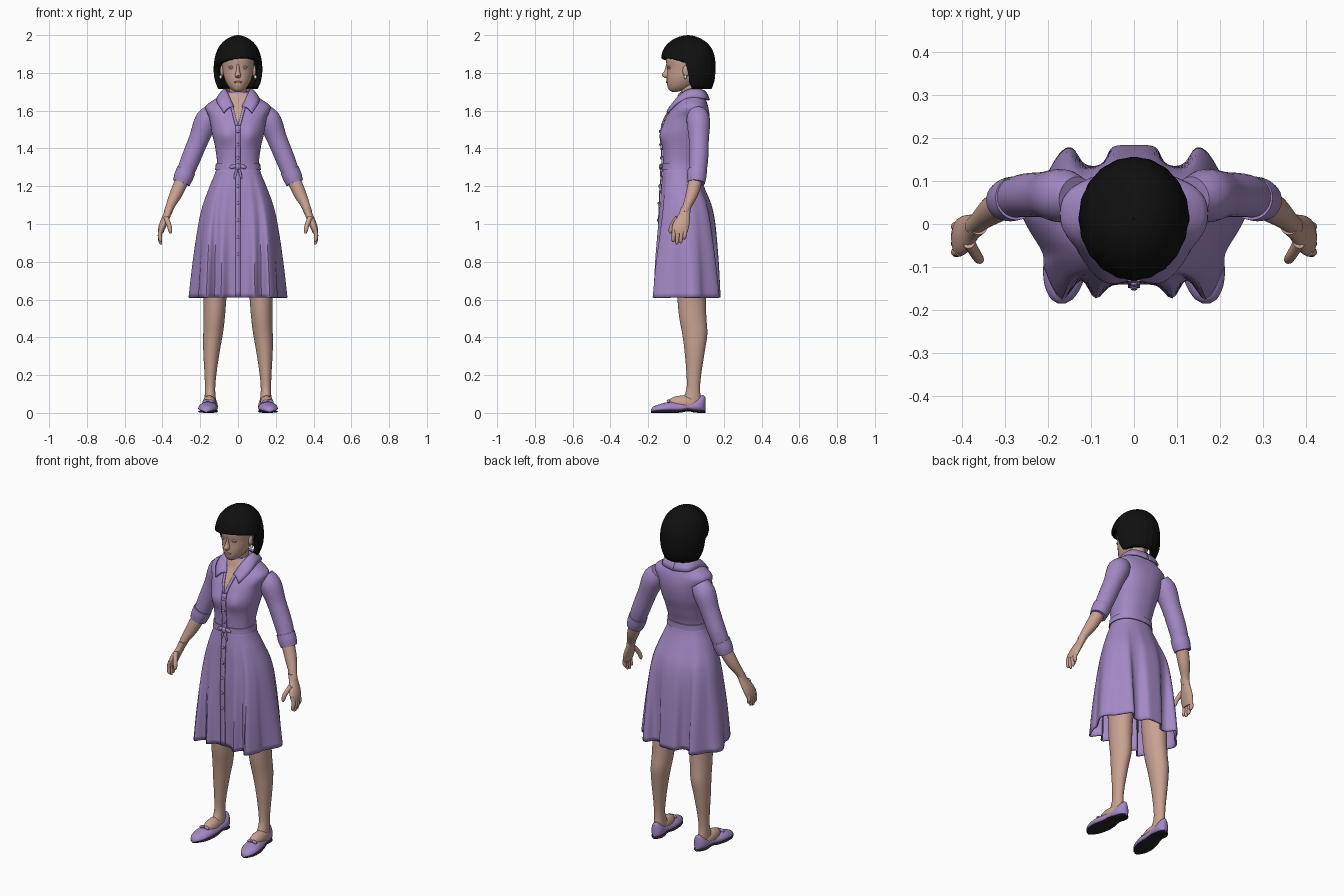
import bpy, bmesh, math
from mathutils import Matrix, Vector

cube = bpy.data.objects.get("Cube")
if cube:
    bpy.data.objects.remove(cube, do_unlink=True)


def material(name, r, g, b):
    m = bpy.data.materials.new(name)
    m.use_nodes = True
    m.diffuse_color = (r, g, b, 1)
    bsdf = m.node_tree.nodes["Principled BSDF"]
    bsdf.inputs["Base Color"].default_value = (r, g, b, 1)
    bsdf.inputs["Roughness"].default_value = 0.8
    return m


SKIN = material("skin", .58, .36, .285)
LILAC = material("lilac cloth", .37, .25, .56)
BLACK = material("black hair", .005, .005, .005)
SOLE = material("dark sole", .02, .018, .018)
PEARL = material("pearl white", .75, .72, .7)
LIPS = material("lip rose", .45, .22, .19)


def curve(rows, key):
    """Smooth interpolation of a table, keyed on its first column."""
    rows = sorted(rows)
    key = min(max(key, rows[0][0]), rows[-1][0])
    i = 0
    while i < len(rows) - 2 and key > rows[i + 1][0]:
        i += 1

    def slope(k, c):
        a, b = rows[max(k - 1, 0)], rows[min(k + 1, len(rows) - 1)]
        return (b[c] - a[c]) / (b[0] - a[0])

    a, b = rows[i], rows[i + 1]
    h = b[0] - a[0]
    t = (key - a[0]) / h
    s = t * t * (3 - 2 * t)
    return [a[c] + (b[c] - a[c]) * s + h * t * (1 - t) * ((1 - t) * slope(i, c) - t * slope(i + 1, c))
            for c in range(1, len(a))]


def spread(lo, hi, n):
    return [lo + (hi - lo) * i / n for i in range(n + 1)]


def finish(name, bm, mat, mirror=False, thick=0, offset=-1):
    mesh = bpy.data.meshes.new(name)
    bm.to_mesh(mesh)
    bm.free()
    mesh.materials.append(mat)
    mesh.polygons.foreach_set("use_smooth", [True] * len(mesh.polygons))
    mesh.set_sharp_from_angle(angle=math.radians(45))
    ob = bpy.data.objects.new(name, mesh)
    bpy.context.collection.objects.link(ob)
    if thick:
        mod = ob.modifiers.new("thickness", 'SOLIDIFY')
        mod.thickness, mod.offset = thick, offset
    if mirror:
        ob.modifiers.new("mirror", 'MIRROR')
    return ob


def loft(name, rings, mat, caps=True, closed=True, **kw):
    bm = bmesh.new()
    vs = [[bm.verts.new(p) for p in ring] for ring in rings]
    n = len(rings[0])
    for lo, hi in zip(vs, vs[1:]):
        for j in range(n if closed else n - 1):
            k = (j + 1) % n
            bm.faces.new((lo[j], lo[k], hi[k], hi[j]))
    if caps:
        bm.faces.new(vs[0])
        bm.faces.new(vs[-1])
        bmesh.ops.recalc_face_normals(bm, faces=bm.faces)
    return finish(name, bm, mat, **kw)


def angles(n):
    return [math.tau * i / n for i in range(n)]


def stack(name, rows, mat, steps=24, **kw):
    """Level oval rings; each row is height, centre x, half width, front y, back y."""
    rings = []
    for z in spread(min(rows)[0], max(rows)[0], steps):
        x, w, f, b = curve(rows, z)
        rings.append([(x + w * math.sin(a), (f + b) / 2 - (b - f) / 2 * math.cos(a), z) for a in angles(32)])
    return loft(name, rings, mat, **kw)


def tube(name, rows, mat, steps=16, sides=20):
    """Round limb; each row is height, x, y, radius. Mirrored."""
    rings = []
    zs = spread(min(rows)[0], max(rows)[0], steps)
    for z in zs:
        x, y, r = curve(rows, z)
        lo, hi = (Vector((*curve(rows, q)[:2], q)) for q in (max(z - .01, zs[0]), min(z + .01, zs[-1])))
        t = (hi - lo).normalized()
        u = Vector((0, 1, 0)).cross(t).normalized()
        v = t.cross(u)
        rings.append([Vector((x, y, z)) + r * (u * math.cos(a) + v * math.sin(a)) for a in angles(sides)])
    return loft(name, rings, mat, mirror=True)


def ball(name, centre, size, mat, mirror=False, turn=0):
    bm = bmesh.new()
    m = Matrix.Translation(centre) @ Matrix.Rotation(turn, 4, 'Y') @ Matrix.Diagonal((*size, 1))
    bmesh.ops.create_uvsphere(bm, u_segments=20, v_segments=12, radius=1, matrix=m)
    return finish(name, bm, mat, mirror)


# Dress outline: height, half width, front y, back y, fold strength
BODY = [(.61, .262, -.178, .182, 1), (.8, .24, -.17, .172, .75), (1, .21, -.155, .155, .4),
        (1.1, .187, -.145, .135, .25), (1.2, .15, -.135, .095, .1), (1.3, .113, -.122, .065, 0),
        (1.4, .12, -.126, .09, 0), (1.48, .138, -.13, .115, 0), (1.56, .152, -.108, .125, 0),
        (1.62, .172, -.068, .118, 0), (1.65, .14, -.05, .108, 0), (1.68, .09, -.04, .1, 0),
        (1.7, .06, -.03, .085, 0)]
# Half of the wavy hem, front centre to back centre
HEM = [(0, -.14), (.05, -.145), (.09, -.178), (.125, -.135), (.17, -.182), (.21, -.11),
       (.215, -.07), (.25, -.01), (.265, .03), (.25, .07), (.215, .1), (.175, .165),
       (.145, .178), (.115, .14), (.075, .14), (.05, .18), (0, .185)]
HEM = [(i, *p) for i, p in enumerate(HEM)]
POWER = .85


def bust(x, z):
    return .016 * math.exp(-((abs(x) - .065) / .04) ** 2 - ((z - 1.47) / .05) ** 2)


def front_y(x, z):
    w, f, b, _ = curve(BODY, z)
    n = 2 / POWER
    return (f + b) / 2 - (b - f) / 2 * max(0, 1 - abs(x / w) ** n) ** (1 / n) - bust(x, z)


def body_point(a, z, grow=0):
    w, f, b, fold = curve(BODY, z)
    mid, half = (f + b) / 2, (b - f) / 2
    s, c = math.sin(a), -math.cos(a)
    x = math.copysign(abs(s) ** POWER, s) * (w + grow)
    y = mid + math.copysign(abs(c) ** POWER, c) * (half + grow)
    if c < 0:
        y -= bust(x, z)
    hx, hy = curve(HEM, 16 * (1 - abs(a / math.pi - 1)))
    hx = math.copysign(hx, s) * w / .265
    hy = mid + hy / .1835 * half
    return (x + (hx - x) * fold, y + (hy - y) * fold, z)


def body_rings(lo, hi, steps, sides=64, grow=0):
    return [[body_point(a, z, grow) for a in angles(sides)] for z in spread(lo, hi, steps)]


# Dress
loft("skirt", body_rings(.61, 1.3, 28, 128), LILAC, caps=False, thick=.008)
loft("bodice", body_rings(1.29, 1.7, 32), LILAC)
loft("belt", body_rings(1.285, 1.32, 2, grow=.006), LILAC)
ball("belt_knot", (0, -.133, 1.303), (.014, .01, .017), LILAC)
ball("belt_bow", (.025, -.13, 1.304), (.02, .007, .011), LILAC, True, .3)
ball("belt_tail", (.012, -.132, 1.268), (.007, .005, .032), LILAC, True, -.2)
strip = [[(x, body_point(0, z)[1] - .005, z) for x in (-.014, .014)] for z in spread(.612, 1.53, 30)]
loft("button_placket", strip, LILAC, caps=False, closed=False, thick=.006, offset=0)
for z in (1.49, 1.42, 1.35, 1.2, 1.11, 1.02, .93, .84):
    ball("button", (0, body_point(0, z)[1] - .009, z), (.008, .005, .008), LILAC)

# Open neckline and shirt collar
vee = [[(x, front_y(x, z) - .004, z) for x in spread(-w, w, 8)]
       for z in spread(1.52, 1.69, 12) for w in [.002 + (z - 1.52) * .26]]
loft("neckline", vee, SKIN, caps=False, closed=False)
lapel = [[(w + d, front_y(w + d, z) - .006, z) for d in spread(0, .014, 2)]
         for z in spread(1.52, 1.65, 10) for w in [(z - 1.52) * .26]]
loft("neckline_edge", lapel, LILAC, caps=False, closed=False, thick=.008, offset=0, mirror=True)
INNER = [(0, 0, .092, 1.705), (1, .058, .065, 1.712), (2, .062, .01, 1.708), (3, .045, -.04, 1.67),
         (4, .022, -.073, 1.618)]
OUTER = [(0, 0, .122, 1.655), (1, .085, .1, 1.662), (2, .108, .025, 1.668), (3, .108, -.045, 1.64),
         (4, .075, -.1, 1.588)]
flap = []
for k in spread(0, 4, 20):
    p, q = Vector(curve(INNER, k)), Vector(curve(OUTER, k))
    flap.append([p.lerp(q, t) + Vector((0, 0, .012 * math.sin(math.pi * t))) for t in spread(0, 1, 4)])
loft("collar", flap, LILAC, caps=False, closed=False, thick=.01, offset=0, mirror=True)

# Arms
tube("sleeve", [(1.235, .293, .056, .043), (1.33, .256, .066, .05), (1.45, .207, .068, .053),
                (1.55, .165, .065, .062), (1.59, .135, .06, .05)], LILAC, 20, 28)
tube("sleeve_cuff", [(1.218, .3, .054, .046), (1.25, .288, .057, .051), (1.285, .274, .06, .051)], LILAC, 6, 28)
tube("forearm", [(1.25, .288, .055, .037), (1.16, .328, .032, .033), (1.1, .357, .008, .024),
                 (1.06, .372, -.006, .022)], SKIN)
stack("palm", [(1.09, .36, .022, -.025, .025), (1.05, .375, .021, -.04, .022), (1.01, .392, .022, -.066, .02),
               (.97, .406, .018, -.076, .012), (.95, .41, .013, -.07, .005)], SKIN, 10, mirror=True)
for y, tip in ((-.065, .905), (-.045, .892), (-.025, .898), (-.006, .918)):
    tube("finger", [(.985, .404, y, .01), (.945, .414, y, .0108), (tip + .008, .41, y - .003, .009),
                    (tip, .406, y - .004, .004)], SKIN, 10, 12)
tube("thumb", [(1.035, .382, -.045, .014), (.99, .364, -.075, .012), (.96, .358, -.083, .01),
               (.95, .358, -.084, .004)], SKIN, 10, 12)

# Legs
stack("leg", [(.75, .118, .07, -.05, .11), (.6, .122, .06, -.045, .105), (.5, .126, .056, -.035, .108),
              (.42, .132, .052, -.02, .113), (.33, .14, .044, -.008, .1), (.2, .146, .031, .003, .08),
              (.12, .148, .027, .002, .074), (.07, .147, .03, -.02, .08), (.03, .147, .028, -.03, .075)],
      SKIN, 30, mirror=True)
ball("foot", (.152, -.015, .05), (.036, .085, .042), SKIN, True)

# Shoes: y, centre x, half width, top height
SHOE = [(-.185, .168, .008, .02), (-.175, .167, .025, .032), (-.14, .164, .044, .046), (-.09, .159, .051, .058),
        (-.04, .153, .046, .058), (.02, .147, .038, .062), (.065, .143, .036, .085), (.09, .141, .026, .095),
        (.102, .14, .01, .085)]


def shoe_rings(low, high_of):
    rings = []
    for y in spread(-.185, .102, 28):
        x, w, top = curve(SHOE, y)
        base = low + .008 * math.exp(-((y - .01) / .03) ** 2)
        top = high_of(base, top)
        mid = base + .35 * (top - base)
        rings.append([(x + w * math.cos(a), y, mid + math.sin(a) * (top - mid if math.sin(a) > 0 else mid - base))
                      for a in angles(24)])
    return rings


loft("shoe", shoe_rings(.006, lambda base, top: top), LILAC, mirror=True)
loft("shoe_sole", shoe_rings(0, lambda base, top: base + .016), SOLE, mirror=True)
for side in (-1, 1):
    ball("shoe_bow", (.158 + side * .016, -.092, .062), (.016, .009, .008), LILAC, True, side * .35)
ball("shoe_bow_knot", (.158, -.094, .064), (.007, .008, .007), LILAC, True)

# Head
stack("neck", [(1.6, 0, .055, -.03, .085), (1.68, 0, .047, -.025, .075), (1.78, 0, .046, -.04, .07)], SKIN, 10)
stack("head", [(1.7, 0, .014, -.075, -.045), (1.71, 0, .033, -.09, 0), (1.735, 0, .055, -.1, .05),
               (1.77, 0, .072, -.102, .08), (1.82, 0, .082, -.1, .1), (1.88, 0, .086, -.106, .11),
               (1.93, 0, .072, -.085, .095), (1.965, 0, .035, -.04, .05)], SKIN, 30)
stack("nose", [(1.845, 0, .007, -.105, -.08), (1.81, 0, .01, -.115, -.08), (1.787, 0, .016, -.128, -.08),
               (1.773, 0, .011, -.112, -.08)], SKIN, 12)
ball("eye", (.034, -.089, 1.825), (.014, .006, .005), PEARL, True)
ball("upper_eyelid", (.034, -.089, 1.831), (.017, .008, .005), SKIN, True)
ball("lips", (0, -.099, 1.751), (.022, .007, .006), LIPS)
ball("ear", (.085, .0, 1.81), (.01, .018, .03), SKIN, True)
ball("earring", (.092, -.004, 1.778), (.008, .008, .01), PEARL, True)

# Hair: a bob with a raised fringe across the forehead
HAIR = [(1.715, .106, -.1, .135), (1.76, .122, -.12, .15), (1.82, .128, -.128, .155), (1.88, .122, -.13, .152),
        (1.93, .105, -.116, .135), (1.965, .078, -.085, .104), (1.985, .05, -.052, .07),
        (1.996, .024, -.02, .04), (2, .003, .008, .014)]


def fringe(a):
    d = abs((a + math.pi) % math.tau - math.pi)
    t = min(max((math.degrees(d) - 82) / 16, 0), 1)
    front = 1.878 - .036 * (d / 1.5) ** 2 + .012 * math.sin(a)
    return front + (1.715 - front) * t * t * (3 - 2 * t)


hair = []
for k in spread(0, 1, 24):
    ring = []
    for a in angles(120):
        low = fringe(a)
        z = low + (2 - low) * math.sin(k * math.pi / 2)
        w, f, b = curve(HAIR, z)
        s = 1 + .008 * math.cos(20 * a) * (1 - k)
        ring.append((w * s * math.sin(a), (f + b) / 2 - (b - f) / 2 * s * math.cos(a), z))
    hair.append(ring)
loft("hair", hair, BLACK, caps=False, thick=.028)
